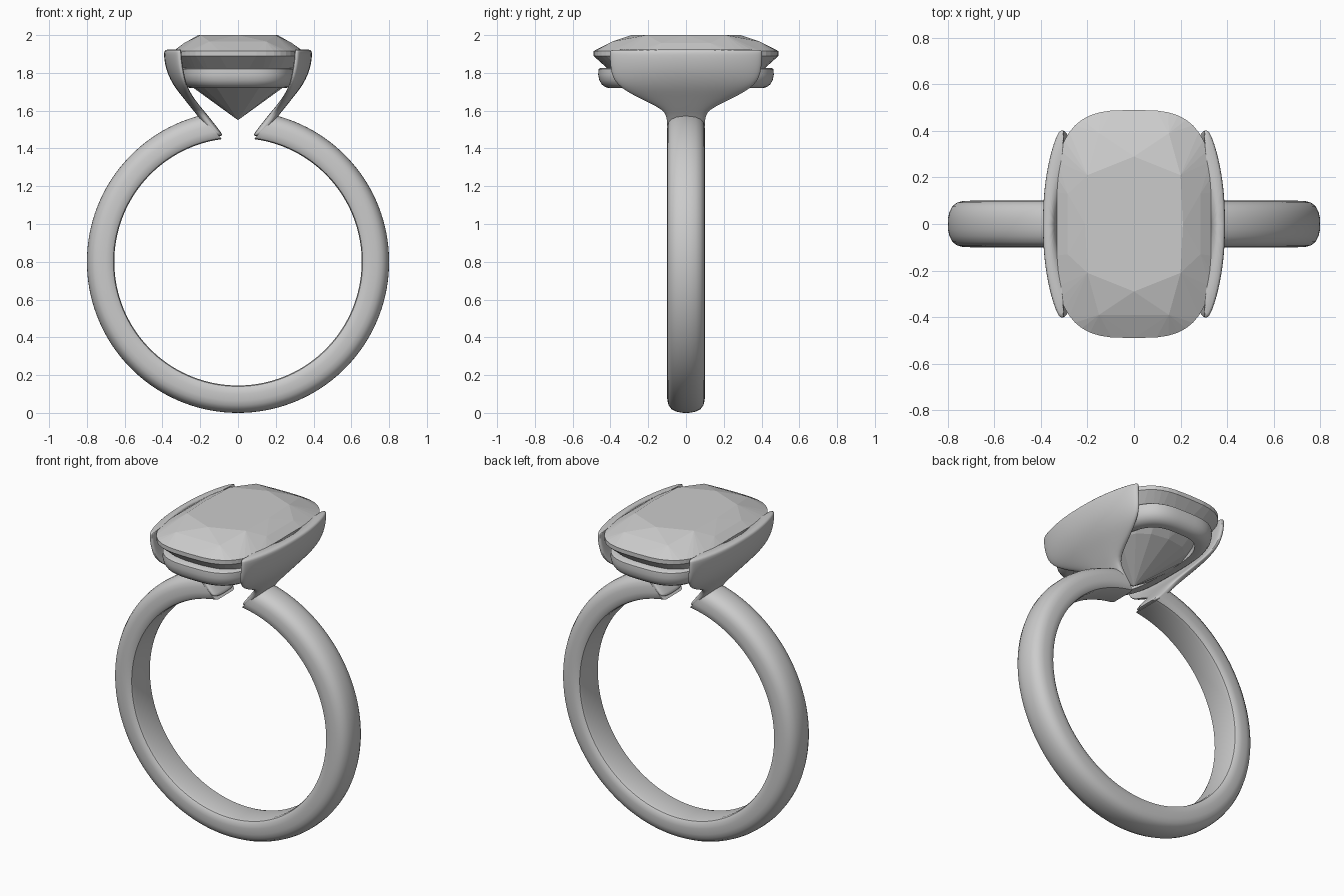
import bpy, bmesh
from math import sin, cos, asin, pi, radians

cube = bpy.data.objects.get("Cube")
if cube:
    bpy.data.objects.remove(cube, do_unlink=True)

metal = bpy.data.materials.new("light_grey")
metal.use_nodes = True
GREY = (0.6, 0.6, 0.6, 1)
metal.diffuse_color = GREY
metal.node_tree.nodes["Principled BSDF"].inputs["Base Color"].default_value = GREY


def power(v, n):
    return abs(v) ** (2 / n) * (1 if v >= 0 else -1)


def cushion(rx, ry, count, n=3.2):
    """Points round a rounded-rectangle outline."""
    angles = [2 * pi * i / count for i in range(count)]
    return [(rx * power(cos(a), n), ry * power(sin(a), n)) for a in angles]


def finish(name, bm, smooth_angle=None):
    bmesh.ops.recalc_face_normals(bm, faces=bm.faces)
    mesh = bpy.data.meshes.new(name)
    bm.to_mesh(mesh)
    bm.free()
    mesh.materials.append(metal)
    obj = bpy.data.objects.new(name, mesh)
    bpy.context.collection.objects.link(obj)
    if smooth_angle:
        bpy.ops.object.select_all(action="DESELECT")
        obj.select_set(True)
        bpy.context.view_layer.objects.active = obj
        bpy.ops.object.shade_smooth_by_angle(angle=radians(smooth_angle))
    return obj


def loft(name, rings, smooth_angle, closed=False):
    """Skin a list of equal-length point rings; cap the ends unless closed."""
    bm = bmesh.new()
    rows = [[bm.verts.new(p) for p in ring] for ring in rings]
    pairs = list(zip(rows, rows[1:]))
    if closed:
        pairs.append((rows[-1], rows[0]))
    else:
        bm.faces.new(rows[0])
        bm.faces.new(rows[-1])
    for a, b in pairs:
        for i in range(len(a)):
            j = (i + 1) % len(a)
            bm.faces.new((a[i], a[j], b[j], b[i]))
    return finish(name, bm, smooth_angle)


# Band: domed section swept round, open at the top with slanted ends
half = [(0.655, 0.07), (0.66, 0.088), (0.675, 0.098), (0.70, 0.1), (0.735, 0.099),
        (0.76, 0.092), (0.78, 0.077), (0.793, 0.052), (0.799, 0.025)]
section = half + [(0.8, 0)] + [(r, -y) for r, y in reversed(half)]
STEPS = 128
rings = []
for s in range(STEPS + 1):
    ring = []
    for r, y in section:
        end_x = 0.085 + (r - 0.655) * 0.8
        gap = asin(end_x / r)
        a = gap + (2 * pi - 2 * gap) * s / STEPS
        ring.append((r * sin(a), y, 0.8 + r * cos(a)))
    rings.append(ring)
loft("band", rings, 40)

# Shoulders: narrow struts flaring into bowed side walls
# (height, inner x, outer x, half width, bow)
wall = [(1.465, 0.08, 0.115, 0.09, 0), (1.48, 0.085, 0.14, 0.098, 0),
        (1.53, 0.125, 0.185, 0.1, 0), (1.575, 0.16, 0.215, 0.103, 0),
        (1.605, 0.185, 0.24, 0.125, 0.002), (1.64, 0.215, 0.268, 0.19, 0.01),
        (1.68, 0.25, 0.3, 0.275, 0.02), (1.72, 0.28, 0.332, 0.343, 0.03),
        (1.76, 0.3, 0.356, 0.38, 0.04), (1.80, 0.315, 0.375, 0.395, 0.048),
        (1.85, 0.328, 0.389, 0.402, 0.053), (1.90, 0.335, 0.394, 0.403, 0.055),
        (1.918, 0.338, 0.39, 0.402, 0.055), (1.925, 0.344, 0.38, 0.395, 0.055)]
for side, label in ((1, "left"), (-1, "right")):
    rings = []
    for z, xi, xo, w, bow in wall:
        outline = cushion((xo - xi) / 2, w, 48, 3)
        rings.append([(side * ((xi + xo) / 2 + x - bow * (y / w) ** 2), y, z)
                      for x, y in outline])
    shoulder = loft(label + "_shoulder", rings, 50)
    mod = shoulder.modifiers.new("smooth", "SUBSURF")
    mod.levels = mod.render_levels = 1

# Seat: rounded collar under the stone (inset, height)
profile = [(0.012, 1.827), (0.002, 1.82), (0, 1.79), (0.006, 1.76), (0.02, 1.738),
           (0.038, 1.725), (0.055, 1.72), (0.085, 1.72), (0.085, 1.827)]
loft("seat", [[(x, y, z) for x, y in cushion(0.31 - d, 0.465 - d, 96)]
              for d, z in profile], 40, closed=True)

# Stone: faceted hull of table, crown, girdle, pavilion and point
points = [(0, 0, 1.55)]
for s in (1, -1):
    points += [(0.21 * s, 0, 2.0), (0, 0.29 * s, 2.0)]
    for t in (1, -1):
        points += [(0.2 * s, 0.21 * t, 2.0), (0.15 * s, 0.39 * t, 1.966),
                   (0.285 * s, 0.13 * t, 1.958)]
for z in (1.915, 1.89):
    points += [(x, y, z) for x, y in cushion(0.345, 0.49, 48)]
points += [(x, y, 1.72) for x, y in cushion(0.235, 0.3, 16, 2.6)]
bm = bmesh.new()
for p in points:
    bm.verts.new(p)
hull = bmesh.ops.convex_hull(bm, input=bm.verts)
loose = {v for v in hull["geom_interior"] if isinstance(v, bmesh.types.BMVert)}
bmesh.ops.delete(bm, geom=list(loose), context="VERTS")
bmesh.ops.dissolve_limit(bm, angle_limit=radians(1), verts=bm.verts, edges=bm.edges)
finish("stone", bm)
